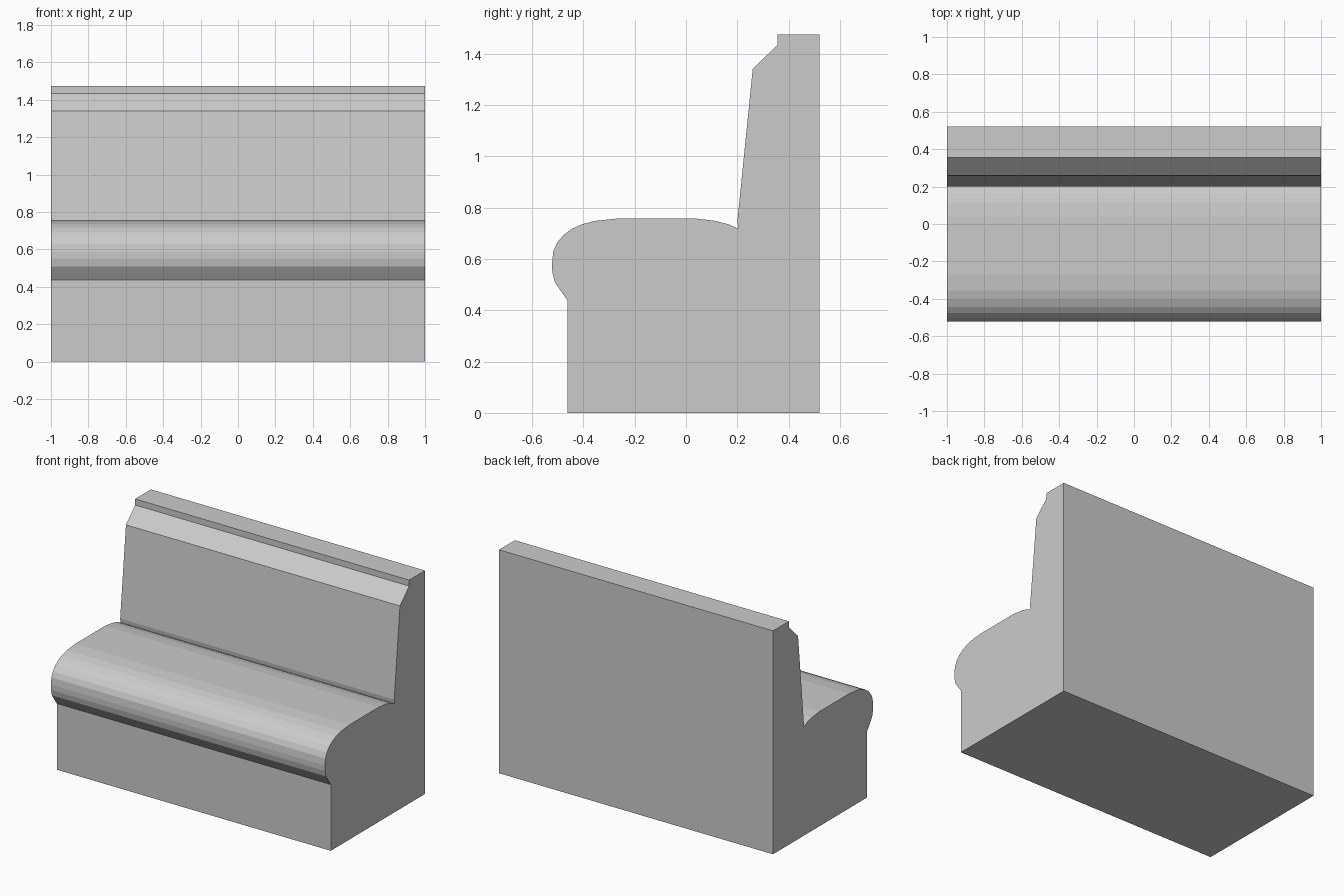
import bpy, bmesh

if "Cube" in bpy.data.objects:
    bpy.data.objects.remove(bpy.data.objects["Cube"])

HALF = 1.0  # half the bench length


def extrude_profile(name, pts):
    """Extrude a (y, z) outline along x into a closed solid."""
    bm = bmesh.new()
    face = bm.faces.new([bm.verts.new((-HALF, y, z)) for y, z in pts])
    ext = bmesh.ops.extrude_face_region(bm, geom=[face], use_keep_orig=True)
    moved = [v for v in ext["geom"] if isinstance(v, bmesh.types.BMVert)]
    bmesh.ops.translate(bm, vec=(2 * HALF, 0, 0), verts=moved)
    bmesh.ops.recalc_face_normals(bm, faces=bm.faces)
    mesh = bpy.data.meshes.new(name)
    bm.to_mesh(mesh)
    bm.free()
    obj = bpy.data.objects.new(name, mesh)
    bpy.context.collection.objects.link(obj)
    return obj


SPLIT, BACK = 0.437, 0.521

# Plinth
extrude_profile("base", [(-0.461, 0), (BACK, 0), (BACK, SPLIT), (-0.461, SPLIT)])

# Rounded seat cushion running into the leaning backrest with its top rail
seat = [(-0.461, SPLIT), (-0.512, 0.51), (-0.521, 0.55), (-0.522, 0.585),
        (-0.517, 0.63), (-0.502, 0.664), (-0.476, 0.694), (-0.443, 0.718),
        (-0.405, 0.735), (-0.355, 0.748), (-0.27, 0.757), (0.04, 0.757),
        (0.115, 0.748), (0.165, 0.735), (0.204, 0.717)]
backrest = [(0.2, 0.745), (0.26, 1.34), (0.356, 1.434), (0.356, 1.474),
            (BACK, 1.474), (BACK, SPLIT)]
extrude_profile("seat_and_backrest", seat + backrest)
